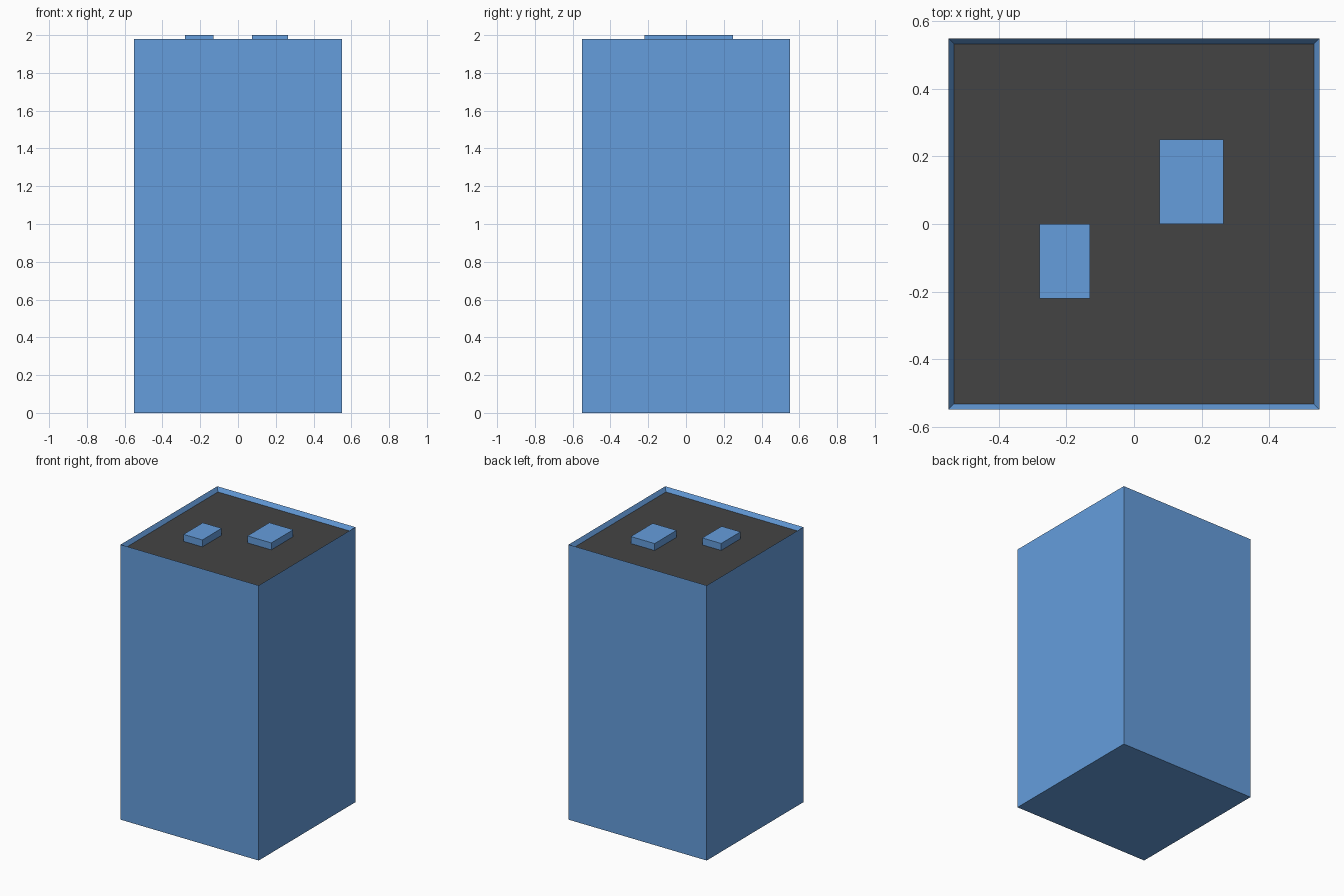
import bpy, bmesh
from mathutils import Vector

if "Cube" in bpy.data.objects:
    bpy.data.objects.remove(bpy.data.objects["Cube"])

HALF, TOP, ROOF, PEAK = 0.55, 1.98, 1.95, 2.0


def material(name, rgb):
    mat = bpy.data.materials.new(name)
    mat.diffuse_color = (*rgb, 1)
    mat.use_nodes = True
    mat.node_tree.nodes["Principled BSDF"].inputs["Base Color"].default_value = mat.diffuse_color
    return mat


blue = material("blue_wall", (0.13, 0.34, 0.72))
dark = material("dark_roof", (0.057, 0.057, 0.057))


def box_bmesh(lo, hi):
    bm = bmesh.new()
    bmesh.ops.create_cube(bm, size=1)
    lo, hi = Vector(lo), Vector(hi)
    for v in bm.verts:
        v.co = (lo + hi) / 2 + v.co * (hi - lo)
    return bm


def finish(name, bm, *mats):
    mesh = bpy.data.meshes.new(name)
    bm.normal_update()
    bm.to_mesh(mesh)
    bm.free()
    for m in mats:
        mesh.materials.append(m)
    obj = bpy.data.objects.new(name, mesh)
    bpy.context.collection.objects.link(obj)
    return obj


# Tower with a sunken roof behind a thin sloping parapet
bm = box_bmesh((-HALF, -HALF, 0), (HALF, HALF, TOP))
bm.normal_update()
roof = next(f for f in bm.faces if f.normal.z > 0.9)
bmesh.ops.inset_region(bm, faces=[roof], thickness=0.017, use_even_offset=True)
for v in roof.verts:
    v.co.z = ROOF
roof.material_index = 1
for f in bm.faces:
    if f is not roof:
        f.material_index = 0
finish("tower", bm, blue, dark)

# Rooftop units
for name, x0, x1, y0, y1 in (
    ("roof_unit_small", -0.28, -0.13, -0.22, 0.0),
    ("roof_unit_large", 0.075, 0.265, 0.0, 0.25),
):
    finish(name, box_bmesh((x0, y0, ROOF), (x1, y1, PEAK)), blue)
